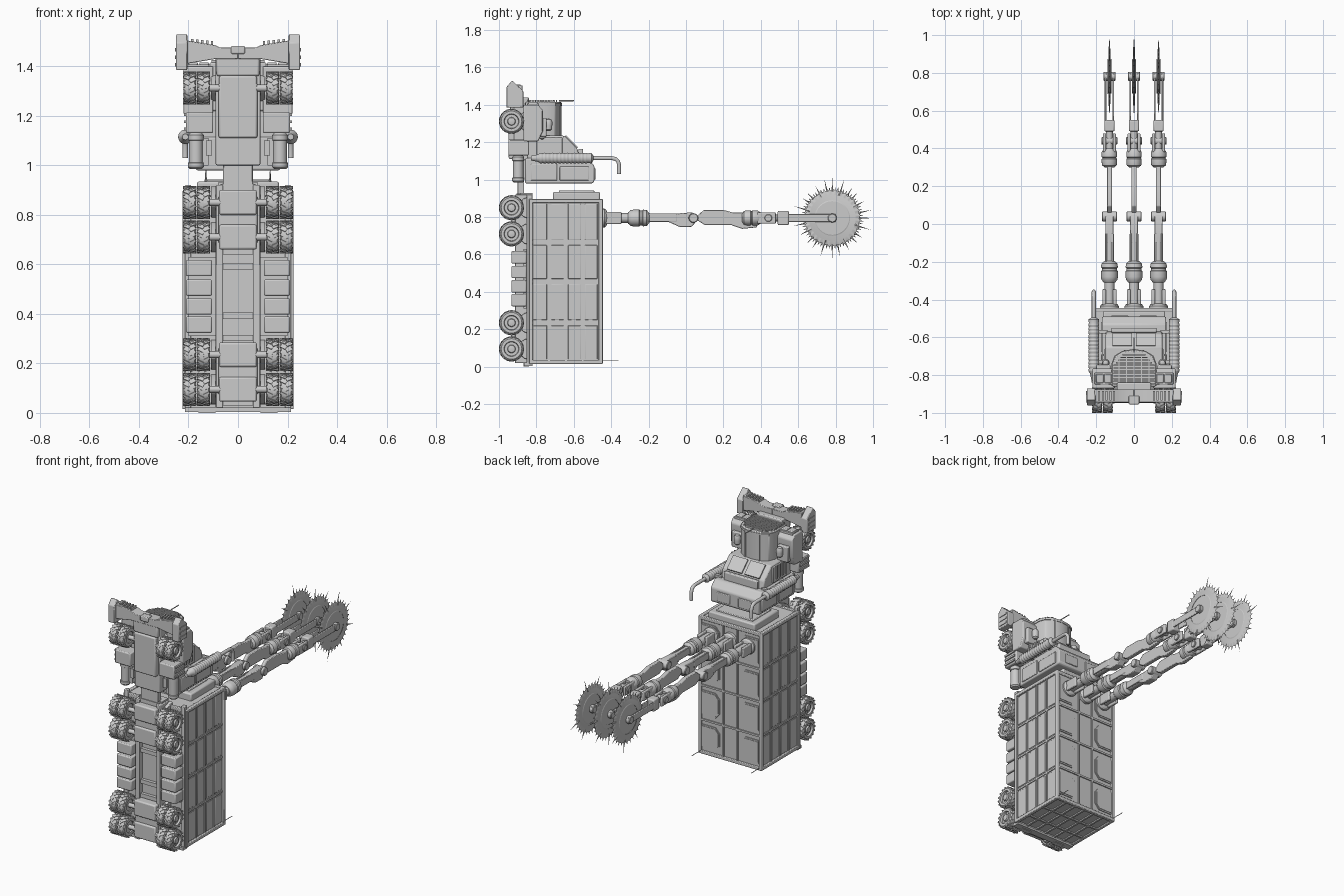
import bpy, bmesh, math
from mathutils import Matrix, Vector

if "Cube" in bpy.data.objects:
    bpy.data.objects.remove(bpy.data.objects["Cube"])

def finish(bm, name, mirror=False, bevel=0):
    bmesh.ops.recalc_face_normals(bm, faces=bm.faces)
    me = bpy.data.meshes.new(name)
    bm.to_mesh(me)
    bm.free()
    ob = bpy.data.objects.new(name, me)
    bpy.context.collection.objects.link(ob)
    if bevel:
        m = ob.modifiers.new("bevel", 'BEVEL')
        m.width, m.segments, m.limit_method = bevel, 2, 'ANGLE'
    if mirror:
        ob.modifiers.new("mirror", 'MIRROR')
    return ob

def add_box(bm, x0, x1, y0, y1, z0, z1):
    c = Vector(((x0 + x1) / 2, (y0 + y1) / 2, (z0 + z1) / 2))
    bmesh.ops.create_cube(bm, size=1, matrix=Matrix.Translation(c) @ Matrix.Diagonal((x1 - x0, y1 - y0, z1 - z0, 1)))

def boxes(name, items, mirror=False, bevel=0):
    bm = bmesh.new()
    for b in items:
        add_box(bm, *b)
    return finish(bm, name, mirror, bevel)

def place(axis, t, a, b):
    return {'x': (t, a, b), 'y': (a, t, b), 'z': (a, b, t)}[axis]

def prism(name, pts, axis, lo, hi, mirror=False, bevel=0):
    bm = bmesh.new()
    ends = [[bm.verts.new(place(axis, t, *p)) for p in pts] for t in (lo, hi)]
    for e in ends:
        bm.faces.new(e)
    for i in range(len(pts)):
        j = (i + 1) % len(pts)
        bm.faces.new((ends[0][i], ends[0][j], ends[1][j], ends[1][i]))
    return finish(bm, name, mirror, bevel)

def add_lathe(bm, prof, axis, c, seg=20):
    rings = []
    for r, t in prof:
        ring = []
        for k in range(seg):
            a = 2 * math.pi * k / seg
            ring.append(bm.verts.new(Vector(c) + Vector(place(axis, t, r * math.cos(a), r * math.sin(a)))))
        rings.append(ring)
    for p, q in zip(rings, rings[1:]):
        for k in range(seg):
            j = (k + 1) % seg
            bm.faces.new((p[k], p[j], q[j], q[k]))
    bm.faces.new(rings[0])
    bm.faces.new(rings[-1])

def lathe(name, prof, axis, c, mirror=False, seg=20):
    bm = bmesh.new()
    add_lathe(bm, prof, axis, c, seg)
    return finish(bm, name, mirror)

def rod(name, r, lo, hi, axis, c, mirror=False):
    e = r * .15
    return lathe(name, [(r - e, lo), (r, lo + e), (r, hi - e), (r - e, hi)], axis, c, mirror)

# --- Wheels: paired tyres with chevron lugs, mirrored left/right
TYRE = [(.012, -.02), (.035, -.02), (.036, -.026), (.055, -.026), (.063, -.019), (.063, .019), (.055, .026),
        (.04, .026), (.037, .014), (.022, .014), (.019, .024), (.008, .026)]
AXLES = (.095, .235, .71, .85, 1.312)
for n, z in enumerate(AXLES):
    bm = bmesh.new()
    for x in (.139, .195):
        c = (x, -.933, z)
        add_lathe(bm, TYRE, 'x', c, 28)
        for k in range(16):
            for s in (-1, 1):
                m = (Matrix.Translation(c) @ Matrix.Rotation((k + s * .25) * math.pi / 8, 4, 'X')
                     @ Matrix.Translation((s * .013, 0, .0635)) @ Matrix.Rotation(s * .5, 4, 'Z')
                     @ Matrix.Diagonal((.026, .010, .006, 1)))
                bmesh.ops.create_cube(bm, size=1, matrix=m)
        for k in range(8):
            a = k * math.pi / 4
            add_lathe(bm, [(.003, .012), (.003, .018)], 'x', (x, -.933 + .029 * math.cos(a), z + .029 * math.sin(a)), 6)
    finish(bm, f"wheel_pair_{n}", True)
    rod(f"axle_{n}", .014, -.12, .12, 'x', (0, -.933, z))
    boxes(f"axle_housing_{n}", [(-.076, .076, -.948, -.86, z - .05, z + .05)], bevel=.008)
    prism(f"suspension_bracket_{n}", [(-.82, z - .065), (-.82, z + .065), (-.865, z + .05), (-.91, z + .015),
          (-.91, z - .015), (-.865, z - .05)], 'x', .085, .11, True, .003)

# --- Trailer chassis
boxes("chassis_plate", [(-.08, .08, -.885, -.82, .02, .93)])
boxes("chassis_rails", [(.06, .09, -.915, -.82, .02, .92)], True, .004)
boxes("crossmembers", [(-.07, .07, -.905, -.86, z, z + .025) for z in (.03, .16, .29, .38, .58, .64, .77, .9)])
for n, z in enumerate((.168, .78)):
    boxes(f"bogie_cover_{n}", [(-.078, .078, -.935, -.86, z - .1, z + .1)], bevel=.008)
boxes("storage_boxes", [(.105, .21, -.933, -.853, z, z + .066) for z in (.323, .397, .473, .552)], True, .006)
boxes("storage_box_mount", [(.085, .2, -.87, -.82, .31, .63)], True)
boxes("side_skirt", [(.19, .215, -.853, -.82, .02, .92)], True, .004)
boxes("rear_bumper", [(-.215, .215, -.865, -.82, .004, .022), (-.16, -.09, -.87, -.84, 0, .02), (.09, .16, -.87, -.84, 0, .02)])
tongue = [(-.06, .88), (.06, .88), (.06, 1.02), (.035, 1.05), (-.035, 1.05), (-.06, 1.02)]
prism("hitch_plate", tongue, 'y', -.9, -.865, bevel=.004)

# --- Trailer box with ribbed panels
boxes("trailer_body", [(-.213, .213, -.835, -.453, .022, .89)])
cols, rows = (-.832, -.732, -.642, -.552, -.462), (.025, .235, .455, .665, .885)
boxes("side_panel_ribs", [(.2, .218, y - .005, y + .005, .02, .895) for y in cols[1:4]]
      + [(.2, .218, -.835, -.45, z - .006, z + .006) for z in rows[1:4]], True)
boxes("side_panel_plates", [(.2, .216, a + .012, b - .012, c + .015, d - .015)
      for a, b in zip(cols, cols[1:]) for c, d in zip(rows, rows[1:])], True, .002)
boxes("corner_frame", [(.203, .225, y, y + .022, .015, .897) for y in (-.84, -.467)]
      + [(.203, .225, -.84, -.445, z, z + .022) for z in (.015, .875)], True, .004)
boxes("end_frame", [(-.22, .22, y, y + .022, z, z + .022) for y in (-.84, -.467) for z in (.015, .875)], bevel=.004)
boxes("rear_door_ribs", [(x - .006, x + .006, -.83, -.46, .014, .03) for x in (-.14, -.07, 0, .07, .14)]
      + [(-.21, .21, y - .006, y + .006, .014, .03) for y in (-.72, -.59)])
boxes("roof_ribs", [(-.21, .21, -.46, -.446, z - .006, z + .006) for z in rows[1:4]]
      + [(x - .005, x + .005, -.46, -.446, .02, .89) for x in (-.05, .05)])
for n, (a, b) in enumerate(zip(rows, rows[1:])):
    a, b = a + .03, b - .03
    for tag, g, y in (("frame", 0, -.448), ("hatch", .009, -.445)):
        o = [(.2, a + g), (.2, b - g), (.105, b - g), (.075 + g, b - .035), (.075 + g, a + .035), (.105, a + g)]
        prism(f"roof_{tag}_{n}", o, 'y', -.46, y, True)
boxes("trailer_front_unit", [(-.165, .165, -.71, -.46, .88, .935)], bevel=.008)
boxes("front_unit_cover", [(-.13, .13, -.68, -.49, .93, .942)], bevel=.004)
rod("corner_wire", .002, -.45, -.36, 'y', (.21, 0, .032), True)

# --- Tractor: frame, sleeper, cab, hood, fenders
boxes("tractor_frame", [(-.09, .09, -.92, -.84, 1.0, 1.44)], bevel=.006)
boxes("tractor_underbox", [(-.078, .078, -.948, -.86, 1.11, 1.335), (-.086, .086, -.94, -.86, 1.36, 1.435)], bevel=.008)
sleeper = [(-.86, .98), (-.5, .98), (-.49, .99), (-.49, 1.075), (-.53, 1.115), (-.86, 1.115)]
prism("sleeper", sleeper, 'x', -.17, .17, bevel=.01)
boxes("sleeper_panels", [(.16, .176, -.83, -.69, .995, 1.085), (.16, .176, -.675, -.52, .995, 1.07)], True, .004)
boxes("sleeper_roof_vents", [(x, x + .09, -.51, -.484, 1.0, 1.06) for x in (-.12, .03)], bevel=.004)
cab = [(-.85, 1.1), (-.85, 1.235), (-.65, 1.235), (-.58, 1.165), (-.565, 1.1)]
prism("cab", cab, 'x', -.15, .15, bevel=.008)
pane = [(-.648, 1.23), (-.642, 1.238), (-.578, 1.174), (-.584, 1.165)]
prism("windshield", pane, 'x', .01, .115, True)
boxes("roof_visor", [(-.12, .12, -.575, -.55, 1.11, 1.165)], bevel=.006)
boxes("cab_door", [(.145, .157, -.8, -.66, 1.12, 1.225)], True, .004)
boxes("door_ribs", [(.15, .163, y, y + .012, 1.14, 1.225) for y in (-.79, -.76, -.73, -.7)], True)
hood = [(-.115, -.86), (.115, -.86), (.115, -.74), (.1, -.7), (.06, -.675), (0, -.665), (-.06, -.675), (-.1, -.7), (-.115, -.74)]
prism("hood", hood, 'z', 1.22, 1.415, bevel=.006)
prism("grille_surround", [(x * 1.03, y + .003) for x, y in hood], 'z', 1.395, 1.41)
boxes("grille_bars", [(-w, w, y, y + .007, 1.41, 1.425) for y, w in
      [(-.85 + .014 * k, .108 if k < 8 else .108 - .012 * (k - 7)) for k in range(12)]]
      + [(x - .003, x + .003, -.855, -.7, 1.41, 1.422) for x in (-.08, -.04, 0, .04, .08)])
boxes("hood_seams", [(x - .004, x + .004, -.69, -.667, 1.23, 1.4) for x in (-.05, .05)])
rod("hood_ornament", .003, -.68, -.6, 'y', (0, 0, 1.422))
fender = [(-.87, 1.205), (-.87, 1.4), (-.79, 1.4), (-.765, 1.37), (-.765, 1.26), (-.79, 1.205)]
prism("fender", fender, 'x', .1, .22, True, .006)
boxes("headlight_housing", [(.112, .208, -.85, -.785, 1.39, 1.408)], True, .003)
boxes("headlights", [(.118, .156, -.842, -.793, 1.4, 1.416), (.162, .2, -.842, -.793, 1.4, 1.416)], True, .005)
boxes("fender_box", [(.125, .2, -.78, -.745, 1.23, 1.33)], True, .006)
for n, (y, z) in enumerate(((-.735, 1.29), (-.77, 1.245))):
    lathe(f"air_horn_{n}", [(.008, -.03), (.018, -.022), (.02, 0), (.02, .02), (.014, .032), (.005, .036)], 'z', (.15, y, z), True)

# --- Steps, fuel tanks, exhaust stacks
boxes("step_box", [(.1, .21, -.95, -.84, 1.13, 1.215)], True, .006)
boxes("step_treads", [(.205, .218, -.94, -.85, z, z + .012) for z in (1.14, 1.17, 1.2)], True)
boxes("tank_bracket", [(.12, .165, -.9, -.85, 1.0, 1.11), (.105, .13, -.91, -.86, 1.04, 1.1)], True)
lathe("fuel_tank", [(.024, .985), (.032, .993), (.032, 1.01), (.028, 1.012), (.028, 1.1), (.032, 1.102), (.032, 1.122), (.024, 1.13)], 'z', (.17, -.897, 0), True)
muff = [(.012, -.83), (.02, -.79), (.028, -.78)]
for k in range(13):
    muff += [(.029, -.775 + .02 * k), (.026, -.765 + .02 * k)]
lathe("muffler", muff + [(.028, -.505), (.012, -.495)], 'y', (.213, 0, 1.115), True)
boxes("muffler_bracket", [(.14, .2, y, y + .02, 1.105, 1.125) for y in (-.74, -.58)], True)
for s, side in ((-1, "left"), (1, "right")):
    cu = bpy.data.curves.new(f"exhaust_pipe_{side}", 'CURVE')
    cu.dimensions, cu.bevel_depth, cu.bevel_resolution, cu.use_fill_caps = '3D', .011, 3, True
    sp = cu.splines.new('POLY')
    path = [(-.52, 1.115), (-.395, 1.115), (-.375, 1.11), (-.363, 1.098), (-.358, 1.08), (-.358, 1.03)]
    sp.points.add(len(path) - 1)
    for p, (y, z) in zip(sp.points, path):
        p.co = (s * .213, y, z, 1)
    bpy.context.collection.objects.link(bpy.data.objects.new(f"exhaust_pipe_{side}", cu))

# --- Front bumper
side = [(-.96, 1.385), (-.96, 1.495), (-.93, 1.53), (-.87, 1.475), (-.87, 1.385)]
prism("bumper_end", side, 'x', .205, .25, True, .004)
boxes("bumper_end_trim", [(.245, .254, -.945, -.885, z, z + .014) for z in (1.4, 1.43, 1.46)], True)
bar = [(0, 1.43), (.09, 1.43), (.21, 1.41), (.21, 1.505), (.09, 1.485), (.07, 1.475), (0, 1.475)]
prism("bumper_bar", bar, 'y', -.945, -.875, True, .003)
boxes("bumper_slots", [(x, x + .01, -.935, -.885, 1.48, 1.502 + (x - .1) * .1) for x in (.1, .12, .14, .16, .18)], True)
boxes("tow_hook", [(-.028, .028, -.955, -.91, 1.45, 1.482)], bevel=.005)

# --- Three saw arms
Z = .795
def saw_blade(name, x, cy, turn):
    bm = bmesh.new()
    out, N = [], 32
    for k in range(N):
        spike = k % 4 == 0
        for f, r in ((-.5, .143), (-.12, .158 if spike else .15), (.0, .215 if spike and k % 8 == 0 else .195 if spike else .167), (.12, .15)):
            a = turn + (k + f) * 2 * math.pi / N
            out.append(bm.verts.new((x, cy + r * math.cos(a), Z + r * math.sin(a))))
    n = len(out)
    for s in (-1, 1):
        mid = [bm.verts.new((x + s * .006, cy + .125 * math.cos(turn + 2 * math.pi * (i - 2) / n), Z + .125 * math.sin(turn + 2 * math.pi * (i - 2) / n))) for i in range(n)]
        bm.faces.new(mid)
        for i in range(n):
            j = (i + 1) % n
            bm.faces.new((out[i], out[j], mid[j], mid[i]))
    finish(bm, name)

for n, x in enumerate((-.13, 0, .13)):
    c = (x, 0, Z)
    t = f"arm_{n}_"
    lathe(t + "base_flange", [(.05, -.46), (.05, -.435), (.042, -.425), (.026, -.42), (.026, -.29)], 'y', c)
    boxes(t + "base_clevis", [(x + a, x + a + .018, -.43, -.345, Z - .032, Z + .032) for a in (-.037, .019)], bevel=.005)
    lathe(t + "shoulder", [(.03, -.31), (.042, -.295), (.045, -.28), (.045, -.25), (.039, -.245), (.039, -.235), (.045, -.23), (.042, -.21), (.026, -.195)], 'y', c)
    rod(t + "upper_rod", .022, -.21, .03, 'y', c)
    boxes(t + "upper_rails", [(x + a, x + a + .01, -.2, -.05, Z - .02, Z + .025) for a in (-.023, .013)], bevel=.003)
    elbow = [(-.1, Z - .018), (-.035, Z - .047), (.03, Z - .047), (.058, Z - .015), (.058, Z + .02), (.03, Z + .03), (-.1, Z + .02)]
    prism(t + "elbow", elbow, 'x', x - .022, x + .022, bevel=.004)
    rod(t + "elbow_pin", .026, -.04, .04, 'x', (x, .04, Z))
    fore = [(.06, Z + .012), (.095, Z + .043), (.2, Z + .043), (.25, Z + .03), (.37, Z + .03), (.38, Z - .05), (.3, Z - .058), (.24, Z - .037), (.1, Z - .037), (.06, Z - .012)]
    prism(t + "forearm", fore, 'x', x - .013, x + .013, bevel=.004)
    lathe(t + "wrist_ball", [(.025, .3), (.038, .31), (.041, .325), (.041, .345), (.035, .35), (.041, .356), (.041, .38), (.03, .4)], 'y', c)
    boxes(t + "wrist_yoke", [(x + a, x + a + .016, .38, .48, Z - .03, Z + .03) for a in (-.034, .018)], bevel=.005)
    rod(t + "wrist_pin", .02, -.042, .042, 'x', (x, .44, Z))
    rod(t + "wrist_core", .018, .39, .51, 'y', c)
    boxes(t + "saw_mount", [(x - .027, x + .027, .49, .55, Z - .038, Z + .038)], bevel=.007)
    boxes(t + "saw_fork", [(x + a, x + a + .01, .54, .8, Z - .022, Z + .022) for a in (-.025, .015)], bevel=.004)
    rod(t + "saw_hub", .024, -.032, .032, 'x', (x, .782, Z))
    lathe(t + "saw_disc", [(.095, -.008), (.09, -.01), (.09, .01), (.095, .008)], 'x', (x, .782, Z), seg=32)
    saw_blade(t + "saw_blade", x, .782, (.2, 0, -.3)[n])

# --- Smooth round parts, keep edges sharp
for ob in bpy.data.objects:
    ob.select_set(ob.type == 'MESH')
    if ob.type == 'MESH':
        bpy.context.view_layer.objects.active = ob
bpy.ops.object.shade_smooth_by_angle(angle=math.radians(32))
